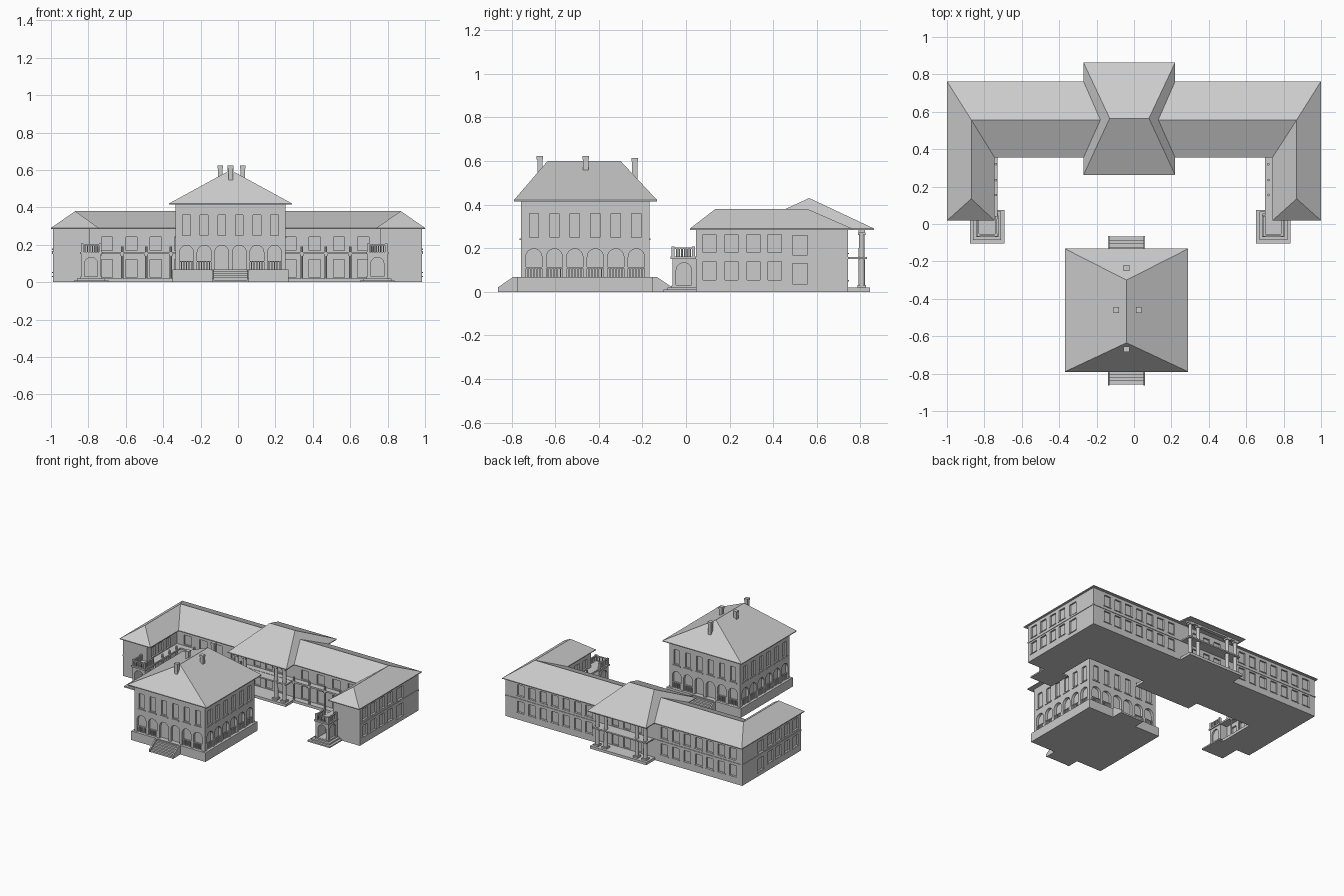
import bpy, bmesh, math
from mathutils import Vector, Matrix

if "Cube" in bpy.data.objects:
    bpy.data.objects.remove(bpy.data.objects["Cube"])


def finish(name, bm, smooth=False):
    bmesh.ops.recalc_face_normals(bm, faces=bm.faces[:])
    me = bpy.data.meshes.new(name)
    bm.to_mesh(me)
    bm.free()
    ob = bpy.data.objects.new(name, me)
    bpy.context.collection.objects.link(ob)
    if smooth:
        bpy.ops.object.select_all(action='DESELECT')
        ob.select_set(True)
        bpy.context.view_layer.objects.active = ob
        bpy.ops.object.shade_smooth_by_angle()
    return ob


def box(bm, x0, x1, y0, y1, z0, z1):
    m = Matrix.Translation(((x0 + x1) / 2, (y0 + y1) / 2, (z0 + z1) / 2)) @ \
        Matrix.Diagonal((x1 - x0, y1 - y0, z1 - z0, 1))
    bmesh.ops.create_cube(bm, size=1, matrix=m)


def cyl(bm, x, y, z0, z1, r, r2=None, n=10):
    bmesh.ops.create_cone(bm, cap_ends=True, segments=n, radius1=r, radius2=r2 or r,
                          depth=z1 - z0, matrix=Matrix.Translation((x, y, (z0 + z1) / 2)))


def frame(x, y, deg):
    """Wall frame: local x along wall, y up, z outward; deg 0 faces -y."""
    a = math.radians(deg)
    u, n = Vector((math.cos(a), math.sin(a), 0)), Vector((math.sin(a), -math.cos(a), 0))
    return Matrix((u, (0, 0, 1), n)).transposed().to_4x4(), Vector((x, y, 0))


def prism(bm, fr, pts, c0, c1):
    m, o = fr
    rows = [[bm.verts.new(o + m @ Vector((p[0], p[1], c))) for p in pts] for c in (c0, c1)]
    bm.faces.new(rows[0])
    bm.faces.new(rows[1])
    for i in range(len(pts)):
        j = (i + 1) % len(pts)
        bm.faces.new((rows[0][i], rows[0][j], rows[1][j], rows[1][i]))


def rect(a, w, z0, z1):
    return [(a - w / 2, z0), (a + w / 2, z0), (a + w / 2, z1), (a - w / 2, z1)]


def arch(a, w, z0, z1):
    r = w / 2
    return [(a - r, z0), (a + r, z0)] + [(a + r * math.cos(t * math.pi / 10),
            z1 - r + r * math.sin(t * math.pi / 10)) for t in range(11)]


def cut(ob, bm):
    c = finish(ob.name + "_cutter", bm)
    c.hide_render = True
    c.hide_viewport = False
    c.display_type = 'WIRE'
    mod = ob.modifiers.new("openings", 'BOOLEAN')
    mod.operation, mod.solver, mod.object = 'DIFFERENCE', 'EXACT', c


def mesh(name, verts, faces):
    bm = bmesh.new()
    vs = [bm.verts.new(v) for v in verts]
    for f in faces:
        bm.faces.new([vs[i] for i in f])
    return finish(name, bm)


# ---------- front villa ----------
CX, CY, H = -0.04, -0.463, 0.295
bm = bmesh.new()
box(bm, CX - H, CX + H, CY - H, CY + H, 0.06, 0.42)
villa = finish("villa_walls", bm)
cuts, sills, rails = bmesh.new(), bmesh.new(), bmesh.new()
for deg in (0, 90, 180, 270):
    a = math.radians(deg)
    fr = frame(CX + H * math.sin(a), CY - H * math.cos(a), deg)
    for i in range(6):
        u = (i - 2.5) * 0.094
        prism(cuts, fr, arch(u, 0.074, 0.068, 0.197), -0.02, 0.02)
        prism(cuts, fr, rect(u, 0.042, 0.25, 0.36), -0.012, 0.02)
        prism(sills, fr, rect(u, 0.065, 0.237, 0.245), -0.004, 0.005)
        if deg in (90, 270) or i not in (2, 3):
            prism(rails, fr, rect(u, 0.074, 0.107, 0.113), -0.012, -0.003)
            for k in range(5):
                prism(rails, fr, rect(u + (k - 2) * 0.014, 0.006, 0.066, 0.108), -0.011, -0.005)
cut(villa, cuts)
finish("villa_sills", sills)
finish("villa_balustrades", rails)

# plinth and stairs
bm = bmesh.new()
P = 0.31
box(bm, CX - P, CX + P, CY - P, CY + P, 0, 0.068)
finish("villa_plinth", bm)
bm = bmesh.new()
for s in (-1, 1):
    for k in range(5):
        e = sorted((CY + s * (P - 0.01), CY + s * (P + 0.018 * (5 - k) - 0.005)))
        box(bm, CX - 0.09, CX + 0.09, *e, 0.012 * k, 0.012 * (k + 1))
    for x in (CX - 0.1, CX + 0.09):
        m = Matrix.Identity(4)
        side = frame(x, CY + s * P, 90)
        prism(bm, side, [(0, 0), (s * 0.09, 0), (s * 0.09, 0.02), (s * 0.02, 0.068), (0, 0.068)], 0, 0.01)
finish("villa_stairs", bm)


def hip_roof(name, x0, x1, y0, y1, ze, ridge, zr):
    """Hip roof with a thin eave edge; ridge is a pair of xy points, first near (x0, y0)."""
    e = [(x0, y0), (x1, y0), (x1, y1), (x0, y1)]
    v = [(*p, ze - 0.006) for p in e] + [(*p, ze) for p in e] + [(*p, zr) for p in ridge]
    f = [(0, 1, 2, 3)] + [(i, (i + 1) % 4, 4 + (i + 1) % 4, 4 + i) for i in range(4)]
    if ridge[0][0] == ridge[1][0]:
        f += [(4, 5, 8), (5, 6, 9, 8), (6, 7, 9), (7, 4, 8, 9)]
    else:
        f += [(4, 5, 9, 8), (5, 6, 9), (6, 7, 8, 9), (7, 4, 8)]
    return mesh(name, v, f)


hip_roof("villa_roof", -0.37, 0.29, -0.79, -0.132, 0.42, [(CX, -0.635), (CX, -0.30)], 0.60)
bm = bmesh.new()
for x, y, z in ((CX, -0.235, 0.61), (-0.095, -0.46, 0.62), (0.025, -0.46, 0.62), (CX, -0.67, 0.62)):
    box(bm, x - 0.012, x + 0.012, y - 0.012, y + 0.012, 0.50, z - 0.012)
    box(bm, x - 0.015, x + 0.015, y - 0.015, y + 0.015, z - 0.012, z + 0.004)
finish("chimneys", bm)

# ---------- rear U-shaped building ----------
XL, XR, YF, YM, YB, ZW = -0.99, 0.985, 0.045, 0.40, 0.743, 0.287
IL, IR = -0.79, 0.76
plan = [(XL, YF), (IL, YF), (IL, YM), (IR, YM), (IR, YF), (XR, YF), (XR, YB), (XL, YB)]
ground = lambda pts, z0, z1: mesh("tmp", [(*p, z0) for p in pts] + [(*p, z1) for p in pts],
    [tuple(range(8)), tuple(range(8, 16))] + [(i, (i + 1) % 8, 8 + (i + 1) % 8, 8 + i) for i in range(8)])
wings = ground(plan, 0, ZW)
wings.name = "wing_walls"
cuts, sills = bmesh.new(), bmesh.new()


def windows(fr, us, w, rows, sill=True):
    for u in us:
        for z0, z1 in rows:
            prism(cuts, fr, rect(u, w, z0, z1), -0.012, 0.02)
            if sill:
                prism(sills, fr, rect(u, w + 0.012, z0 - 0.007, z0 - 0.001), -0.004, 0.004)


ROWS = ((0.055, 0.138), (0.18, 0.263))
SIDE = (0.108, 0.209, 0.31, 0.407)
windows(frame(XR, 0, 90), SIDE, 0.06, ROWS)
windows(frame(XR, 0, 90), (0.523,), 0.07, ((0.035, 0.13), (0.168, 0.258)))
windows(frame(XL, 0, 270), [-y for y in SIDE], 0.06, ROWS)
windows(frame(XL, 0, 270), (-0.523,), 0.07, ((0.035, 0.13), (0.168, 0.258)))
BACK = [0.34 + 0.095 * i for i in range(7)]
windows(frame(0, YB, 180), BACK + [-x + 0.05 for x in BACK], 0.055, ROWS)
COURT = [-0.70, -0.57, -0.44, -0.31, 0.28, 0.41, 0.54, 0.67]
windows(frame(0, YM, 0), COURT, 0.06, ((0.025, 0.12), (0.17, 0.242)), False)
# doors behind both porticos
for fr, s in ((frame(0, YM, 0), 1), (frame(0, YB, 180), -1)):
    windows(fr, [s * x for x in (-0.12, -0.025, 0.07)], 0.055, ((0.025, 0.13), (0.168, 0.255)), False)
# inner walls of both wings
windows(frame(IL, 0, 90), (0.12, 0.21, 0.30), 0.05, ((0.025, 0.12), (0.17, 0.242)), False)
windows(frame(IR, 0, 270), (-0.12, -0.21, -0.30), 0.05, ((0.025, 0.12), (0.17, 0.242)), False)
cut(wings, cuts)
for fr, u, w in ((frame(XR, 0, 90), 0.394, 0.70), (frame(XL, 0, 270), -0.394, 0.70),
                 (frame(0, YB, 180), 0, 1.97)):
    prism(sills, fr, rect(u, w, 0.150, 0.160), -0.003, 0.004)
finish("wing_sills_and_belt", sills)

# main U roof
zr, ze = 0.38, 0.29
e = [(-1, 0.018), (-0.745, 0.018), (-0.745, 0.355), (0.74, 0.355), (0.74, 0.018), (1, 0.018), (1, 0.763), (-1, 0.763)]
v = [(*p, ze) for p in e] + [(-0.87, 0.135, zr), (-0.87, 0.557, zr), (0.87, 0.557, zr), (0.87, 0.135, zr)]
v += [(*p, ze - 0.006) for p in e]
mesh("wing_roof", v, [(0, 1, 8), (1, 2, 9, 8), (2, 3, 10, 9), (3, 4, 11, 10), (4, 5, 11), (5, 6, 10, 11),
     (6, 7, 9, 10), (7, 0, 8, 9), tuple(range(12, 20))] +
     [(i, (i + 1) % 8, 12 + (i + 1) % 8, 12 + i) for i in range(8)])
hip_roof("portico_roof", -0.27, 0.22, 0.262, 0.863, 0.29, [(-0.13, 0.565), (0.08, 0.565)], 0.43)

# courtyard gallery: floor, balcony, posts
GL, GR = -0.73, 0.70
slab, posts = bmesh.new(), bmesh.new()
for z0, z1 in ((0, 0.02), (0.15, 0.162)):
    box(slab, IL - 0.01, GL, YF, 0.41, z0, z1)
    box(slab, GR, IR + 0.01, YF, 0.41, z0, z1)
    box(slab, GL, GR, 0.358, 0.41, z0, z1)
finish("gallery_floors", slab)
spots = [(GL + 0.13 * i + 0.11, 0.366) for i in range(4)] + [(GR - 0.13 * i - 0.10, 0.366) for i in range(4)]
spots += [(x, y) for x in (GL - 0.008, GR + 0.018) for y in (0.155, 0.235, 0.32)]
for x, y in spots:
    cyl(posts, x, y, 0.02, 0.19, 0.007)
    box(posts, x - 0.009, x + 0.009, y - 0.008, y + 0.008, 0.14, 0.15)
finish("gallery_posts", posts, True)

# front and rear porticos
bm, base = bmesh.new(), bmesh.new()
for y0, y1, yc in ((0.27, 0.40, 0.305), (0.74, 0.845, 0.806)):
    box(base, -0.26, 0.21, y0, y1, 0, 0.02)
    box(base, -0.25, 0.20, max(y0, 0.29), y1 - 0.015, 0.15, 0.16)
    box(base, -0.25, 0.20, yc - 0.014, yc + 0.014, 0.272, 0.286)
    for x in (-0.225, -0.155, 0.105, 0.175):
        box(bm, x - 0.02, x + 0.02, yc - 0.02, yc + 0.02, 0.02, 0.032)
        cyl(bm, x, yc, 0.032, 0.262, 0.015, 0.013, 12)
        box(bm, x - 0.018, x + 0.018, yc - 0.018, yc + 0.018, 0.26, 0.273)
finish("portico_floors", base)
finish("portico_columns", bm, True)

# two entrance porches with roof balustrades
for side, x in (("left", -0.785), ("right", 0.745)):
    bm = bmesh.new()
    for k in range(3):
        d = 0.018 * k
        box(bm, x - 0.093 + d, x + 0.093 - d, -0.103 + d, 0.075 - d * 0.5, 0.01 * k, 0.01 * (k + 1))
    finish(side + "_porch_steps", bm)
    bm, c = bmesh.new(), bmesh.new()
    box(bm, x - 0.053, x + 0.053, -0.062, 0.046, 0.029, 0.15)
    body = finish(side + "_porch", bm)
    prism(c, frame(x, -0.062, 0), arch(0, 0.07, 0.031, 0.133), -0.09, 0.02)
    out = 90 if side == "left" else 270
    for dg in (90, 270):
        s = 1 if dg == 90 else -1
        prism(c, frame(x + s * 0.053, -0.01, dg), arch(0, 0.07, 0.031, 0.133), -0.012, 0.02)
    cut(body, c)
    bm = bmesh.new()
    box(bm, x - 0.06, x + 0.06, -0.07, 0.046, 0.15, 0.162)
    for y in (-0.059, 0.035):
        for s in (-1, 1):
            box(bm, x + s * 0.048 - 0.007, x + s * 0.048 + 0.007, y - 0.007, y + 0.007, 0.16, 0.207)
    box(bm, x - 0.052, x + 0.052, -0.064, -0.054, 0.196, 0.203)
    for s in (-1, 1):
        box(bm, x + s * 0.048 - 0.005, x + s * 0.048 + 0.005, -0.06, 0.04, 0.196, 0.203)
    for k in range(6):
        cyl(bm, x - 0.033 + k * 0.0132, -0.059, 0.16, 0.197, 0.004, n=6)
        for s in (-1, 1):
            cyl(bm, x + s * 0.048, -0.043 + k * 0.0125, 0.16, 0.197, 0.004, n=6)
    finish(side + "_porch_balustrade", bm)
